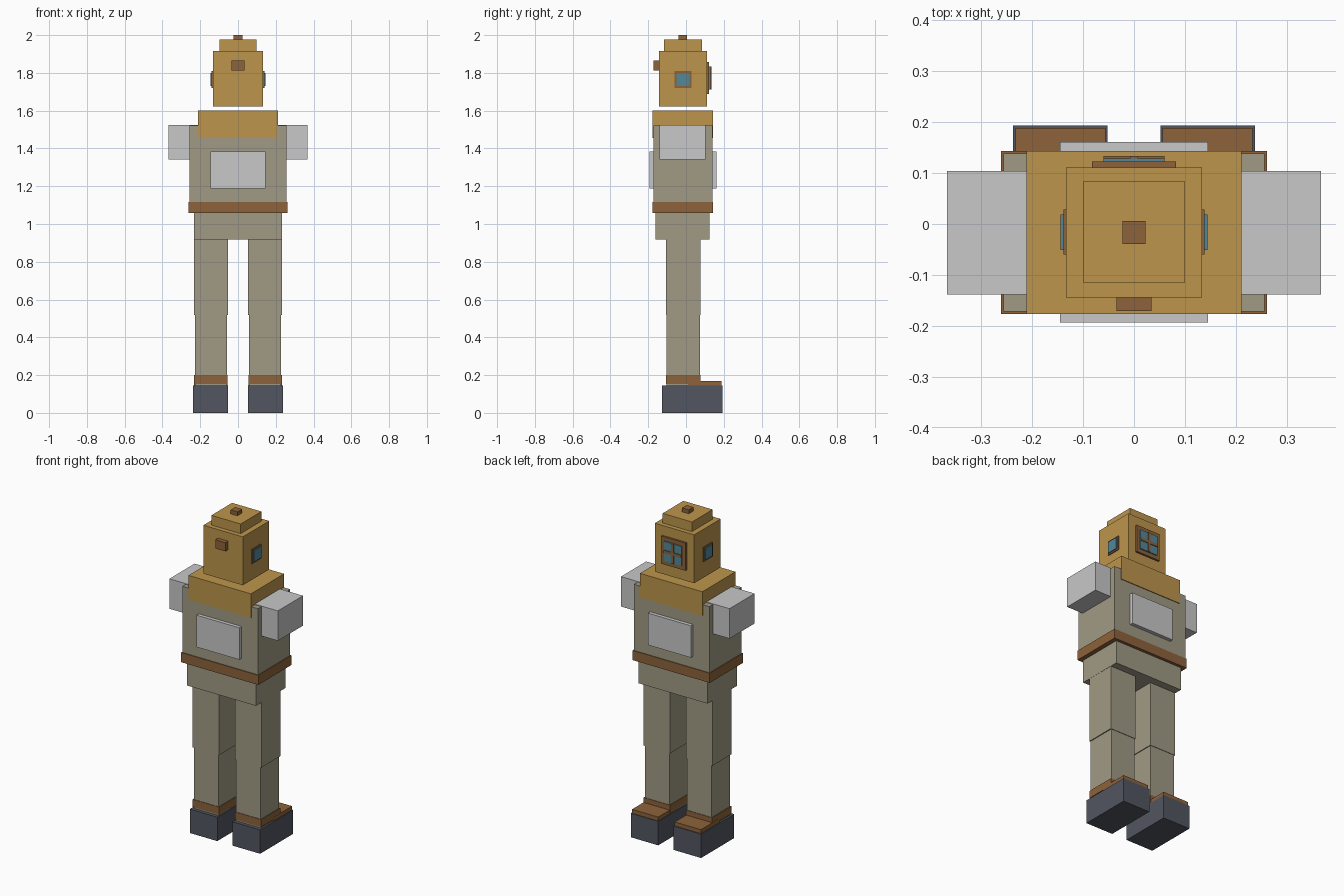
import bpy, bmesh


def material(name, rgb):
    m = bpy.data.materials.new(name)
    m.diffuse_color = (*rgb, 1.0)
    return m


GOLD = material("brass gold", (0.51, 0.30, 0.072))
BROWN = material("copper brown", (0.265, 0.123, 0.043))
KHAKI = material("khaki cloth", (0.355, 0.322, 0.233))
PALE = material("pale grey", (0.58, 0.58, 0.58))
DARK = material("dark lead", (0.084, 0.093, 0.117))
GLASS = material("blue glass", (0.09, 0.245, 0.31))


def box(name, x, y, z, mat):
    """Box from (min, max) ranges on each axis."""
    bm = bmesh.new()
    bmesh.ops.create_cube(bm, size=1)
    for v in bm.verts:
        v.co = [r[0] if c < 0 else r[1] for c, r in zip(v.co, (x, y, z))]
    me = bpy.data.meshes.new(name)
    bm.to_mesh(me)
    bm.free()
    me.materials.append(mat)
    ob = bpy.data.objects.new(name, me)
    bpy.context.collection.objects.link(ob)
    return ob


def mid(name, half, y, z, mat):
    """Box centred on x = 0."""
    return box(name, (-half, half), y, z, mat)


def pair(name, x, y, z, mat):
    """Box and its mirror image across x = 0."""
    box("right_" + name, x, y, z, mat)
    box("left_" + name, (-x[1], -x[0]), y, z, mat)


# boots and legs
pair("boot", (0.052, 0.238), (-0.126, 0.194), (0, 0.146), DARK)
pair("toe_plate", (0.056, 0.233), (0.01, 0.189), (0.146, 0.17), BROWN)
pair("ankle_band", (0.055, 0.232), (-0.107, 0.078), (0.154, 0.2), BROWN)
pair("lower_leg", (0.058, 0.2265), (-0.104, 0.075), (0.146, 0.518), KHAKI)
pair("upper_leg", (0.053, 0.2325), (-0.107, 0.078), (0.518, 0.917), KHAKI)

# body
mid("pelvis", 0.2335, (-0.161, 0.1255), (0.917, 1.058), KHAKI)
mid("belt", 0.261, (-0.177, 0.1436), (1.058, 1.117), BROWN)
mid("torso", 0.256, (-0.172, 0.139), (1.117, 1.521), KHAKI)
mid("front_chest_plate", 0.145, (-0.194, -0.172), (1.188, 1.383), PALE)
mid("back_chest_plate", 0.145, (0.139, 0.161), (1.188, 1.383), PALE)
mid("collar", 0.211, (-0.177, 0.1436), (1.454, 1.602), GOLD)
pair("arm_stub", (0.19, 0.367), (-0.139, 0.104), (1.342, 1.525), PALE)

# helmet
mid("helmet", 0.1335, (-0.144, 0.111), (1.621, 1.917), GOLD)
mid("helmet_cap", 0.099, (-0.116, 0.084), (1.917, 1.976), GOLD)
mid("top_knob", 0.023, (-0.039, 0.006), (1.976, 2.0), BROWN)
mid("front_valve", 0.034, (-0.171, -0.144), (1.812, 1.865), BROWN)

# side windows
pair("side_frame", (0.1335, 0.139), (-0.06, 0.028), (1.721, 1.809), BROWN)
pair("side_glass", (0.139, 0.1445), (-0.051, 0.019), (1.73, 1.80), GLASS)

# main window with crossed bars
mid("window_frame", 0.083, (0.111, 0.123), (1.688, 1.857), BROWN)
mid("window_glass", 0.06, (0.123, 0.129), (1.712, 1.833), GLASS)
mid("window_bar_upright", 0.008, (0.129, 0.134), (1.712, 1.833), BROWN)
mid("window_bar_level", 0.06, (0.129, 0.1335), (1.764, 1.781), BROWN)
